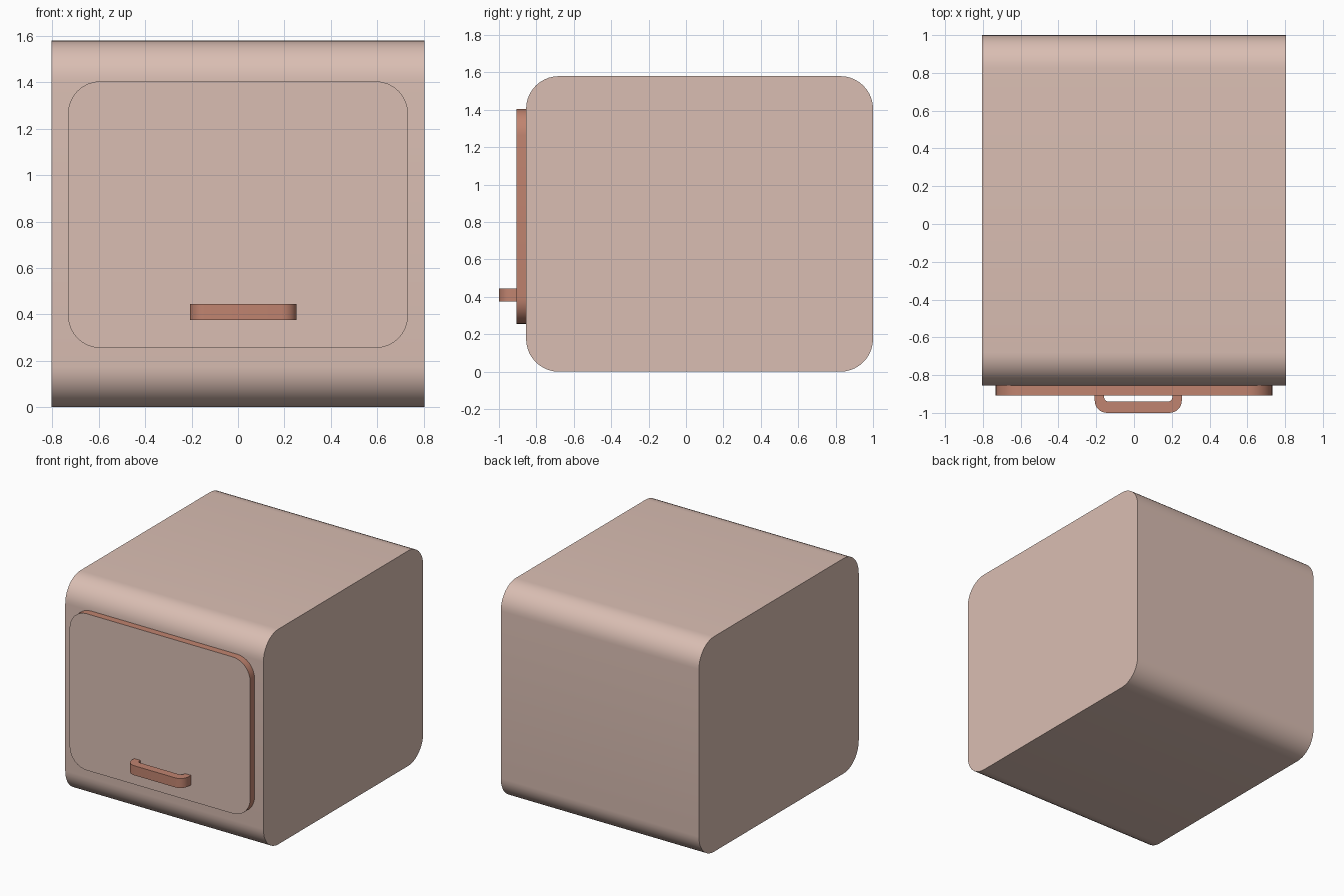
import bpy, bmesh, math
from mathutils import Vector

if "Cube" in bpy.data.objects:
    bpy.data.objects.remove(bpy.data.objects["Cube"])


def material(name, rgb):
    m = bpy.data.materials.new(name)
    m.diffuse_color = (*rgb, 1.0)
    m.use_nodes = True
    m.node_tree.nodes["Principled BSDF"].inputs["Base Color"].default_value = m.diffuse_color
    return m


BEIGE = material("pale beige", (0.70, 0.515, 0.45))
CLAY = material("terracotta", (0.53, 0.23, 0.16))


def rounded(corners, seg=8):
    """Outline from (a, b, radius) corners, each rounded by an arc."""
    pts, n = [], len(corners)
    for i, (a, b, r) in enumerate(corners):
        p = Vector((a, b))
        if r == 0:
            pts.append(p)
            continue
        u = (Vector(corners[i - 1][:2]) - p).normalized()
        v = (Vector(corners[(i + 1) % n][:2]) - p).normalized()
        c = p + (u + v) * r          # all corners are square
        for k in range(seg + 1):
            t = k / seg * math.pi / 2
            pts.append(c - v * r * math.cos(t) - u * r * math.sin(t))
    return pts


def extrude(name, pts, place, lo, hi, mats):
    """Solid from a closed outline; place maps (a, b, depth) to a point."""
    bm = bmesh.new()
    rings = [[bm.verts.new(place(p.x, p.y, d)) for p in pts] for d in (lo, hi)]
    n = len(pts)
    for ring in rings:
        bm.faces.new(ring)
    for i in range(n):
        j = (i + 1) % n
        bm.faces.new((rings[0][i], rings[0][j], rings[1][j], rings[1][i]))
    bmesh.ops.recalc_face_normals(bm, faces=bm.faces[:])
    me = bpy.data.meshes.new(name)
    bm.to_mesh(me)
    bm.free()
    for m in mats:
        me.materials.append(m)
    ob = bpy.data.objects.new(name, me)
    bpy.context.collection.objects.link(ob)
    bpy.ops.object.select_all(action='DESELECT')
    ob.select_set(True)
    bpy.context.view_layer.objects.active = ob
    bpy.ops.object.shade_smooth_by_angle(angle=math.radians(35))
    return ob


def box(a0, a1, b0, b1, r):
    return [(a0, b0, r), (a1, b0, r), (a1, b1, r), (a0, b1, r)]


# body: rounded side profile run across the width
extrude("body", rounded(box(-0.855, 1.0, 0.0, 1.58, 0.175), 10),
        lambda a, b, d: (d, a, b), -0.805, 0.805, [BEIGE])

# door: rounded plate with a terracotta rim and beige front
door = extrude("door", rounded(box(-0.733, 0.733, 0.255, 1.405, 0.14)),
               lambda a, b, d: (a, d, b), -0.907, -0.85, [CLAY, BEIGE])
for f in door.data.polygons:
    if f.normal.y < -0.9:
        f.material_index = 1

# handle: bracket outline seen from above, given a small height
bracket = [(-0.208, -0.9, 0), (-0.208, -1.0, 0.065), (0.253, -1.0, 0.065),
           (0.253, -0.9, 0), (0.203, -0.9, 0), (0.203, -0.94, 0.022),
           (-0.158, -0.94, 0.022), (-0.158, -0.9, 0)]
extrude("handle", rounded(bracket, 6), lambda a, b, d: (a, b, d),
        0.375, 0.445, [CLAY])
